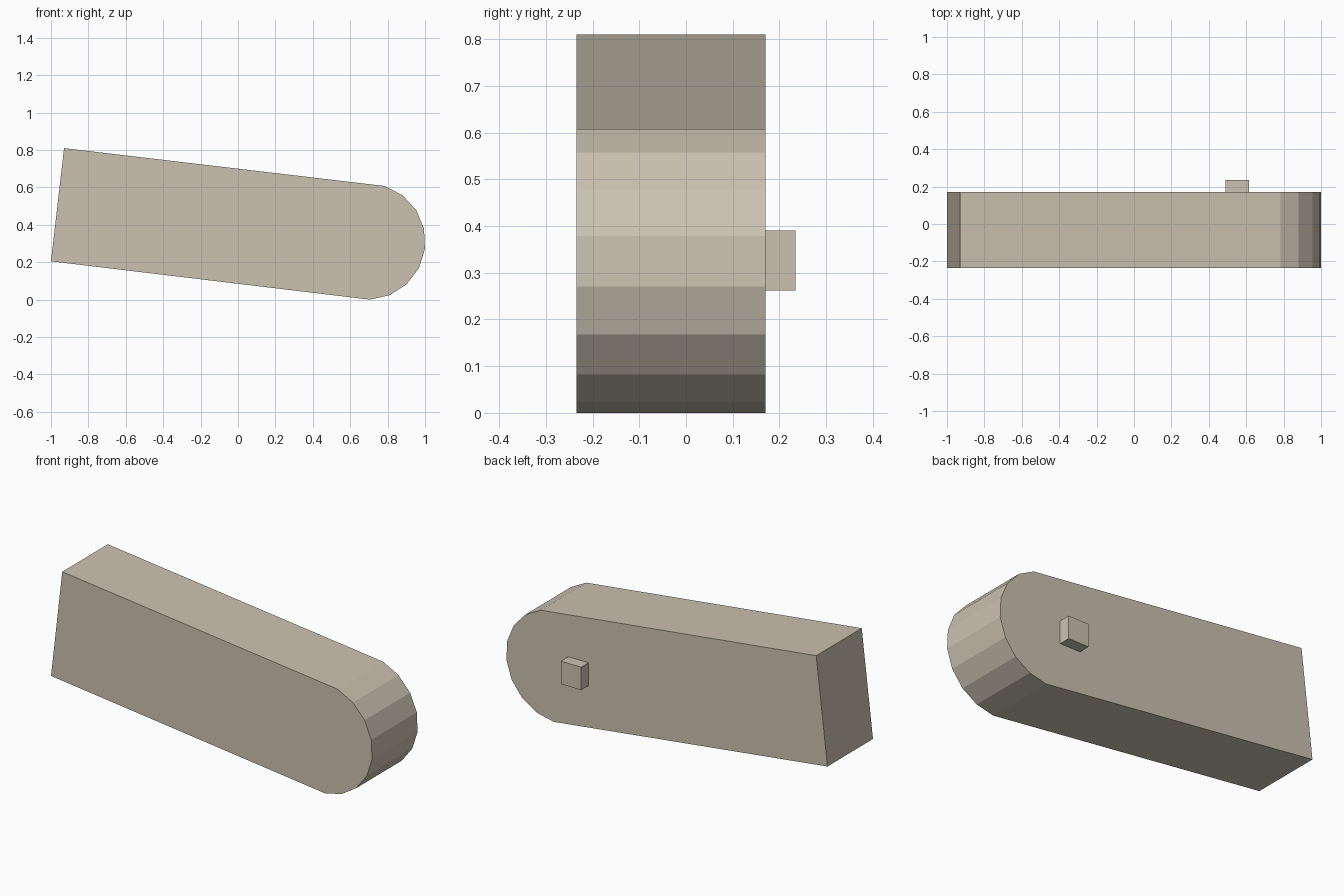
import bpy
import bmesh
import math
from mathutils import Vector

cube = bpy.data.objects.get("Cube")
if cube:
    bpy.data.objects.remove(cube, do_unlink=True)


def make_material(name, color):
    mat = bpy.data.materials.new(name)
    mat.use_nodes = True
    mat.diffuse_color = color
    mat.node_tree.nodes["Principled BSDF"].inputs["Base Color"].default_value = color
    return mat


def extrude_profile(name, profile, front, back, mat):
    """Solid made from an (x, z) outline carried from front to back in y."""
    bm = bmesh.new()
    face = bm.faces.new([bm.verts.new((x, front, z)) for x, z in profile])
    result = bmesh.ops.extrude_face_region(bm, geom=[face])
    verts = [g for g in result["geom"] if isinstance(g, bmesh.types.BMVert)]
    bmesh.ops.translate(bm, verts=verts, vec=Vector((0, back - front, 0)))
    bmesh.ops.recalc_face_normals(bm, faces=bm.faces)
    mesh = bpy.data.meshes.new(name)
    bm.to_mesh(mesh)
    bm.free()
    mesh.materials.append(mat)
    obj = bpy.data.objects.new(name, mesh)
    bpy.context.collection.objects.link(obj)
    return obj


beige = make_material("warm beige", (0.60, 0.54, 0.44, 1))

# Tilted arm with a square end and a faceted round end
radius, center_x, center_z = 0.311, 0.691, 0.311
outline = [(-1.0, 0.205), (-0.93, 0.81)]
for step in range(9):
    angle = math.radians(72.5 - 20 * step)
    outline.append((center_x + radius * math.cos(angle),
                    center_z + radius * math.sin(angle)))
extrude_profile("arm", outline, -0.235, 0.17, beige)

# Small square peg on the back
peg = [(0.488, 0.262), (0.488, 0.391), (0.615, 0.391), (0.615, 0.262)]
extrude_profile("back_peg", peg, 0.16, 0.235, beige)
